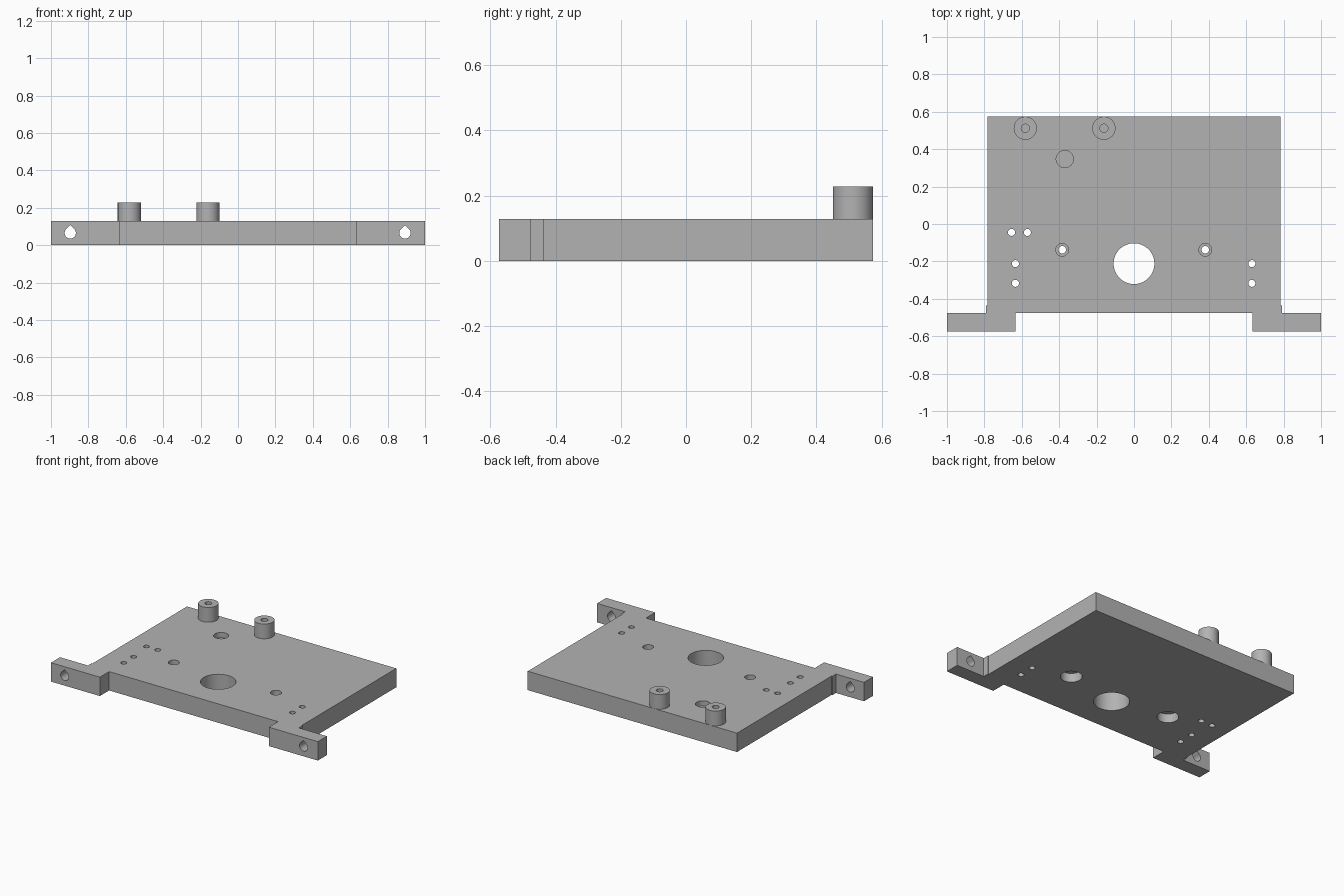
import bpy, bmesh, math

if "Cube" in bpy.data.objects:
    bpy.data.objects.remove(bpy.data.objects["Cube"])

H = 0.128  # plate thickness

grey = bpy.data.materials.new("plain grey")
grey.diffuse_color = (0.45, 0.45, 0.45, 1)
grey.use_nodes = True
grey.node_tree.nodes["Principled BSDF"].inputs["Base Color"].default_value = grey.diffuse_color


def prism(name, pts, lo, hi, along_y=False):
    """Extrude a 2D outline from lo to hi, along z or along y."""
    bm = bmesh.new()
    place = (lambda a, b, h: (a, h, b)) if along_y else (lambda a, b, h: (a, b, h))
    bottom = [bm.verts.new(place(a, b, lo)) for a, b in pts]
    top = [bm.verts.new(place(a, b, hi)) for a, b in pts]
    bm.faces.new(bottom)
    bm.faces.new(top)
    for i in range(len(pts)):
        j = (i + 1) % len(pts)
        bm.faces.new((bottom[i], bottom[j], top[j], top[i]))
    bmesh.ops.recalc_face_normals(bm, faces=bm.faces)
    mesh = bpy.data.meshes.new(name)
    bm.to_mesh(mesh)
    bm.free()
    mesh.materials.append(grey)
    obj = bpy.data.objects.new(name, mesh)
    bpy.context.collection.objects.link(obj)
    return obj


def circle(x, y, r, n=48):
    return [(x + r * math.cos(2 * math.pi * i / n), y + r * math.sin(2 * math.pi * i / n))
            for i in range(n)]


def teardrop(x, z, r, n=32):
    """Round hole with a 45 degree pointed roof."""
    arc = [math.radians(135 + 270 * i / n) for i in range(n + 1)]
    return [(x + r * math.cos(a), z + r * math.sin(a)) for a in arc] + [(x, z + r * math.sqrt(2))]


def cut(obj, cutter):
    bpy.context.view_layer.objects.active = obj
    mod = obj.modifiers.new("cut", "BOOLEAN")
    mod.operation = "DIFFERENCE"
    mod.solver = "EXACT"
    mod.object = cutter
    bpy.ops.object.modifier_apply(modifier=mod.name)
    bpy.data.objects.remove(cutter)


def smooth(obj):
    bpy.ops.object.select_all(action="DESELECT")
    obj.select_set(True)
    bpy.context.view_layer.objects.active = obj
    bpy.ops.object.shade_smooth_by_angle(angle=math.radians(30))


# base plate with a mounting ear at each front corner
half = [(0.633, -0.475), (0.633, -0.574), (1.0, -0.574), (1.0, -0.477),
        (0.79, -0.477), (0.79, -0.437), (0.784, -0.437), (0.784, 0.574)]
plate = prism("base_plate", half + [(-x, y) for x, y in reversed(half)], 0, H)

# central opening and small through holes
cut(plate, prism("cutter", circle(0, -0.212, 0.109, 64), -0.1, 0.3))
for x, y in [(-0.655, -0.045), (-0.57, -0.045), (-0.634, -0.212), (-0.634, -0.317),
             (0.63, -0.212), (0.63, -0.317)]:
    cut(plate, prism("cutter", circle(x, y, 0.019, 24), -0.1, 0.3))

# stepped screw holes, wide underneath and narrower on top
for x in (-0.384, 0.381):
    cut(plate, prism("cutter", circle(x, -0.138, 0.066), -0.1, 0.06))
    cut(plate, prism("cutter", circle(x, -0.138, 0.034, 32), 0.07, 0.3))
    cut(plate, prism("cutter", circle(x, -0.138, 0.02, 24), 0.03, 0.1))

# shallow round pocket
cut(plate, prism("cutter", circle(-0.37, 0.347, 0.046), H - 0.035, 0.3))

# teardrop holes through the ears
for x in (-0.897, 0.893):
    cut(plate, prism("cutter", teardrop(x, 0.065, 0.03), -0.7, -0.3, along_y=True))
smooth(plate)

# standing posts with blind screw holes
for side, x in (("left", -0.581), ("right", -0.161)):
    post = prism(side + "_post", circle(x, 0.512, 0.062), H - 0.01, 0.228)
    cut(post, prism("cutter", circle(x, 0.512, 0.022, 24), H + 0.002, 0.4))
    smooth(post)
